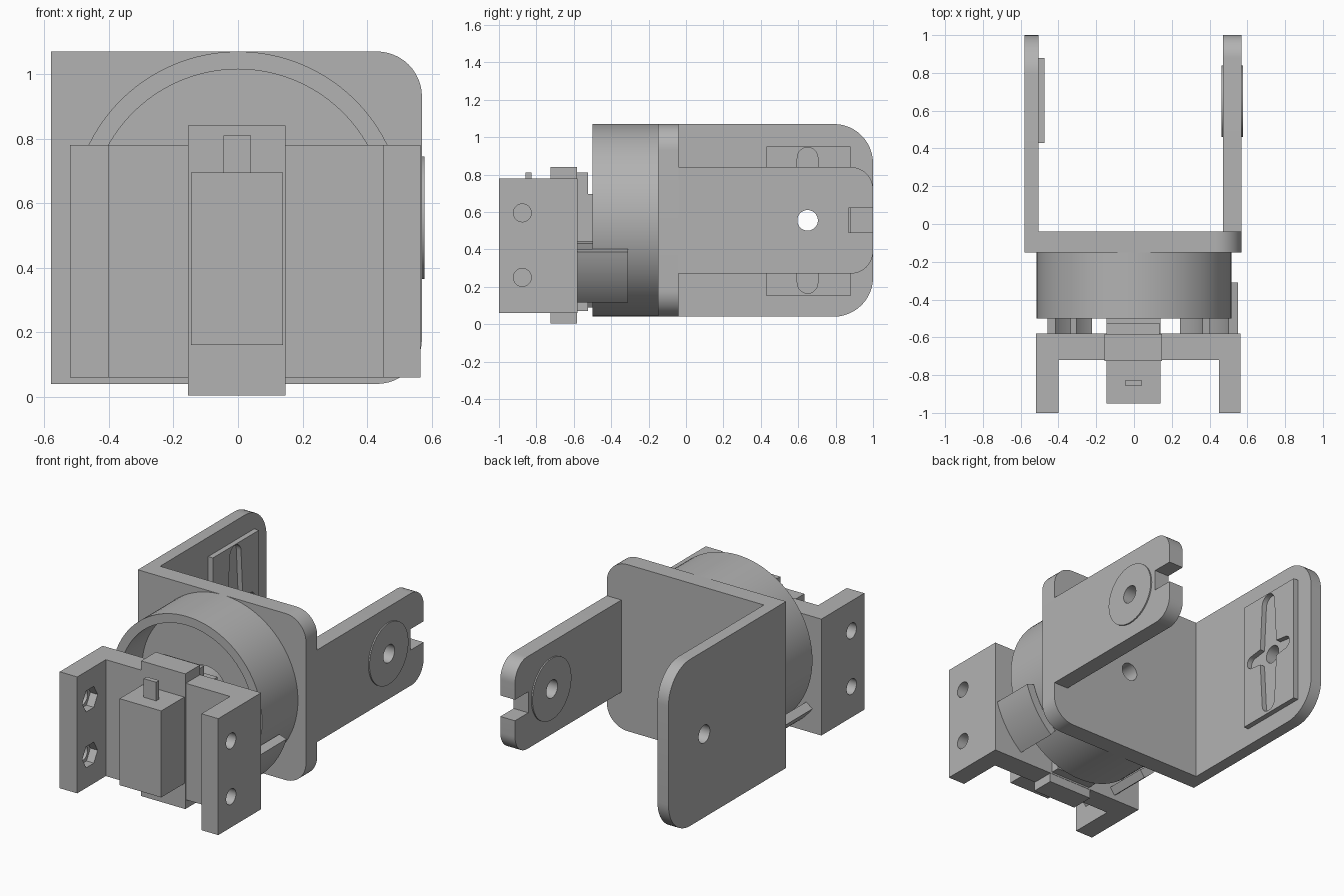
import bpy, bmesh, math
from math import sin, cos, pi, radians
from mathutils import Vector

cube = bpy.data.objects.get("Cube")
if cube:
    bpy.data.objects.remove(cube, do_unlink=True)

grey = bpy.data.materials.new("plain grey")
grey.use_nodes = True
COLOR = (0.45, 0.45, 0.45, 1)
grey.diffuse_color = COLOR
grey.node_tree.nodes["Principled BSDF"].inputs["Base Color"].default_value = COLOR
MID = 0.555      # height of the rotation axes
PIVOT = 0.65     # depth of the tilt axis


def prism(name, pts, axis, lo, hi):
    """Extrude a 2D profile along x (profile in y,z) or y (profile in x,z)."""
    bm = bmesh.new()
    place = (lambda p: (lo, p[0], p[1])) if axis == "x" else (lambda p: (p[0], lo, p[1]))
    face = bm.faces.new([bm.verts.new(place(p)) for p in pts])
    ext = bmesh.ops.extrude_face_region(bm, geom=[face])
    step = Vector((hi - lo, 0, 0)) if axis == "x" else Vector((0, hi - lo, 0))
    bmesh.ops.translate(bm, vec=step, verts=[v for v in ext["geom"] if isinstance(v, bmesh.types.BMVert)])
    bmesh.ops.recalc_face_normals(bm, faces=bm.faces)
    mesh = bpy.data.meshes.new(name)
    bm.to_mesh(mesh)
    bm.free()
    mesh.materials.append(grey)
    ob = bpy.data.objects.new(name, mesh)
    bpy.context.collection.objects.link(ob)
    return ob


def arc(a, b, r, start, end, n):
    return [(a + r * cos(radians(start + (end - start) * i / n)),
             b + r * sin(radians(start + (end - start) * i / n))) for i in range(n + 1)]


def circle(a, b, r, n=48):
    return arc(a, b, r, 0, 360, n)[:-1]


def rect(a0, a1, b0, b1, r=0.0):
    """Rectangle, with its two high-a corners rounded by r."""
    if not r:
        return [(a0, b0), (a1, b0), (a1, b1), (a0, b1)]
    return ([(a0, b0)] + arc(a1 - r, b0 + r, r, -90, 0, 12)
            + arc(a1 - r, b1 - r, r, 0, 90, 12) + [(a0, b1)])


def box(name, x0, x1, y0, y1, z0, z1):
    return prism(name, rect(x0, x1, z0, z1), "y", y0, y1)


def cut(ob, pts, axis, lo, hi):
    """Subtract a prism and bake the result."""
    cutter = prism("cutter", pts, axis, lo, hi)
    cutter.hide_render = True
    mod = ob.modifiers.new("cut", "BOOLEAN")
    mod.operation, mod.solver, mod.object = "DIFFERENCE", "EXACT", cutter
    bpy.context.view_layer.update()
    deps = bpy.context.evaluated_depsgraph_get()
    mesh = bpy.data.meshes.new_from_object(ob.evaluated_get(deps))
    ob.modifiers.clear()
    ob.data = mesh
    bpy.data.objects.remove(cutter, do_unlink=True)


def spoke(half, tip, root, upright):
    """Double-ended tapered horn arm centred on the tilt axis."""
    end = arc(half - tip, 0, tip, -90, 90, 10)
    pts = end + [(0, root)] + [(-a, -b) for a, b in end] + [(0, -root)]
    return [(PIVOT - b, MID + a) if upright else (PIVOT + a, MID + b) for a, b in pts]


# Rear fork: back plate, tall arm and slotted arm
back_plate = prism("back_plate", rect(-0.58, 0.57, 0.04, 1.07, 0.14), "y", -0.15, -0.04)
cut(back_plate, circle(0, MID, 0.055), "y", -0.3, 0.1)

tall_arm = prism("tall_arm", rect(-0.04, 1, 0.04, 1.07, 0.21), "x", -0.58, -0.505)
cut(tall_arm, circle(PIVOT, MID, 0.055), "x", -0.7, -0.4)

horn_pad = prism("horn_pad", rect(0.43, 0.88, 0.15, 0.95), "x", -0.505, -0.473)
cut(horn_pad, spoke(0.39, 0.055, 0.075, True), "x", -0.52, -0.45)
cut(horn_pad, spoke(0.19, 0.04, 0.06, False), "x", -0.52, -0.45)

slotted_arm = prism("slotted_arm", rect(-0.04, 1, 0.27, 0.84, 0.12), "x", 0.47, 0.57)
cut(slotted_arm, rect(0.87, 1.1, 0.49, 0.62), "x", 0.4, 0.7)
cut(slotted_arm, circle(PIVOT, MID, 0.18), "x", 0.4, 0.7)
pivot_disc = prism("pivot_disc", circle(PIVOT, MID, 0.19, 64), "x", 0.462, 0.578)
cut(pivot_disc, circle(PIVOT, MID, 0.055), "x", 0.4, 0.7)

# Turning drum, open at the front
drum = prism("drum", circle(0, MID, 0.515, 96), "y", -0.5, -0.15)
cut(drum, circle(0, MID, 0.46, 96), "y", -0.6, -0.28)
cut(drum, circle(0, MID, 0.055), "y", -0.4, 0)

# Front mount: plate, raised centre and two drilled flanges
box("mount_plate", -0.40, 0.45, -0.72, -0.58, 0.06, 0.78)
box("mount_centre", -0.155, 0.147, -0.725, -0.582, 0.004, 0.84)
for name, x0, x1 in (("right_flange", -0.52, -0.40), ("left_flange", 0.45, 0.565)):
    flange = box(name, x0, x1, -1, -0.58, 0.06, 0.78)
    for z in (0.25, 0.595):
        cut(flange, circle(-0.875, z, 0.048, 32), "x", x0 - 0.1, x1 + 0.1)
        if x0 < 0:
            cut(flange, circle(-0.875, z, 0.075, 6), "x", x1 - 0.05, x1 + 0.1)

# Guide segments gripping the drum wall inside and outside
for side, start, end in (("left", -50, -17), ("right", -143, -126)):
    for place, r0, r1, back in (("inner", 0.38, 0.42, -0.45), ("outer", 0.522, 0.575, -0.31)):
        pts = arc(0, MID, r1, start, end, 12) + arc(0, MID, r0, end, start, 12)
        prism(side + "_" + place + "_guide", pts, "y", -0.585, back)

# Motor: body, ears, cable plug, gear cap and shaft
box("motor_body", -0.145, 0.14, -0.95, -0.40, 0.16, 0.695)
box("motor_ears", -0.145, 0.135, -0.59, -0.525, 0.07, 0.81)
box("cable_plug", -0.045, 0.04, -0.857, -0.827, 0.68, 0.81)
prism("gear_cap", circle(0, MID, 0.14), "y", -0.41, -0.31)
prism("motor_shaft", circle(0, MID, 0.05, 24), "y", -0.32, -0.22)

# Smooth the round walls, keep edges sharp
bpy.ops.object.select_all(action="DESELECT")
for ob in bpy.context.collection.objects:
    if ob.type == "MESH":
        ob.select_set(True)
        bpy.context.view_layer.objects.active = ob
bpy.ops.object.shade_smooth_by_angle(angle=radians(30))
